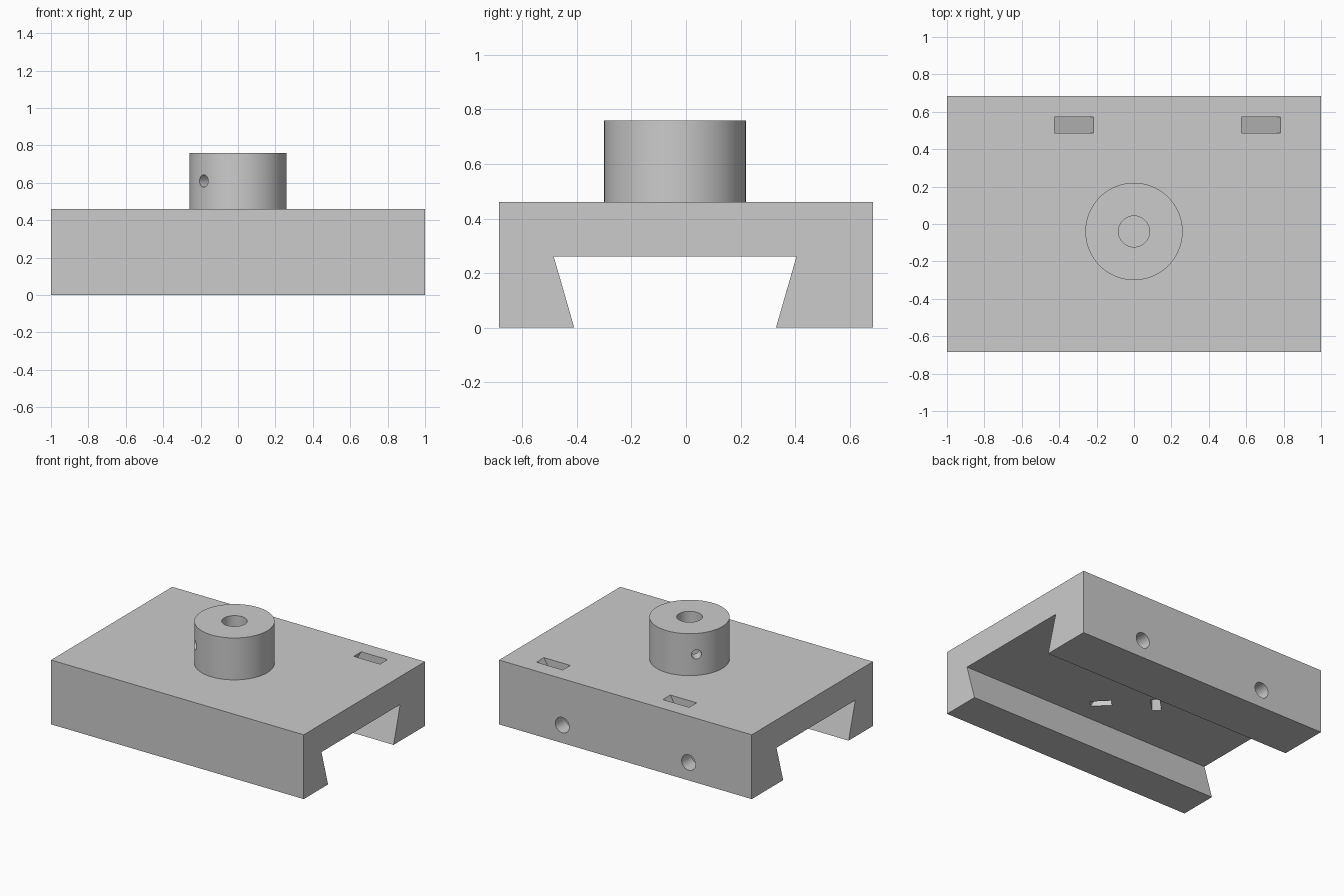
import bpy, bmesh, math
from mathutils import Matrix, Vector

cube = bpy.data.objects.get("Cube")
if cube:
    bpy.data.objects.remove(cube, do_unlink=True)

grey = bpy.data.materials.new("plain_grey")
grey.use_nodes = True
colour = (0.6, 0.6, 0.6, 1)
grey.diffuse_color = colour
grey.node_tree.nodes["Principled BSDF"].inputs["Base Color"].default_value = colour

UP = Vector((0, 0, 1))
HUB = Vector((0, -0.04, 0))
TILT = math.radians(30)


def make_object(name, bm):
    bmesh.ops.recalc_face_normals(bm, faces=bm.faces)
    mesh = bpy.data.meshes.new(name)
    bm.to_mesh(mesh)
    bm.free()
    mesh.materials.append(grey)
    obj = bpy.data.objects.new(name, mesh)
    bpy.context.collection.objects.link(obj)
    return obj


def frame(origin, y_axis, z_axis):
    """Placement matrix from an origin and two perpendicular axes."""
    x_axis = y_axis.cross(z_axis)
    m = Matrix((x_axis, y_axis, z_axis)).transposed().to_4x4()
    m.translation = origin
    return m


def cylinder(name, start, end, radius, sides=96):
    axis = end - start
    rot = axis.to_track_quat("Z", "Y").to_matrix().to_4x4()
    place = Matrix.Translation((start + end) / 2) @ rot
    bm = bmesh.new()
    bmesh.ops.create_cone(bm, cap_ends=True, segments=sides, radius1=radius,
                          radius2=radius, depth=axis.length, matrix=place)
    return make_object(name, bm)


def nut_slot(name, centre, outward, width, thick, length, tail, way):
    """Slanted slot from a nut seat to the surface; way is up (1) or down (-1)."""
    axis = way * (UP * math.cos(TILT) - UP.cross(outward) * math.sin(TILT))
    bm = bmesh.new()
    bmesh.ops.create_cube(bm, size=1, matrix=frame(centre, outward, axis)
                          @ Matrix.Translation((0, 0, (length - tail) / 2))
                          @ Matrix.Diagonal((width, thick, length + tail, 1)))
    return make_object(name, bm)


def combine(target, other, operation):
    mod = target.modifiers.new(operation.lower(), "BOOLEAN")
    mod.operation, mod.object, mod.solver = operation, other, "EXACT"
    bpy.context.view_layer.objects.active = target
    bpy.ops.object.modifier_apply(modifier=mod.name)
    bpy.data.objects.remove(other, do_unlink=True)


# Plate with a dovetail channel, extruded along x
profile = [(-0.685, 0), (-0.41, 0), (-0.485, 0.26), (0.405, 0.26),
           (0.33, 0), (0.685, 0), (0.685, 0.46), (-0.685, 0.46)]
bm = bmesh.new()
face = bm.faces.new([bm.verts.new((-1, y, z)) for y, z in profile])
side = bmesh.ops.extrude_face_region(bm, geom=[face])["geom"]
bmesh.ops.translate(bm, vec=(2, 0, 0),
                    verts=[v for v in side if isinstance(v, bmesh.types.BMVert)])
body = make_object("dovetail_carriage", bm)

# Round hub with a blind bore
combine(body, cylinder("hub", HUB + UP * 0.36, HUB + UP * 0.76, 0.26), "UNION")
combine(body, cylinder("bore", HUB + UP * 0.46, HUB + UP * 0.9, 0.083, 64), "DIFFERENCE")

# Hub set screws with slanted nut slots opening into the channel
for degrees in (135, 225):
    a = math.radians(degrees)
    out = Vector((math.cos(a), math.sin(a), 0))
    mid = HUB + UP * 0.61
    combine(body, cylinder("set_screw_hole", mid, mid + out * 0.35, 0.033, 32), "DIFFERENCE")
    combine(body, nut_slot("hub_nut_slot", mid + out * 0.15, out,
                           0.12, 0.06, 0.5, 0.06, -1), "DIFFERENCE")

# Clamp screws in the back rail with slanted nut slots opening on top
back = Vector((0, 1, 0))
for x in (-0.5, 0.5):
    combine(body, cylinder("clamp_screw_hole", Vector((x, 0.25, 0.128)),
                           Vector((x, 0.8, 0.128)), 0.055, 48), "DIFFERENCE")
    combine(body, nut_slot("rail_nut_slot", Vector((x - 0.013, 0.53, 0.128)), back,
                           0.18, 0.085, 0.52, 0.08, 1), "DIFFERENCE")

# Smooth round walls, crisp edges
bpy.ops.object.select_all(action="DESELECT")
body.select_set(True)
bpy.context.view_layer.objects.active = body
bpy.ops.object.shade_smooth_by_angle(angle=math.radians(30))
